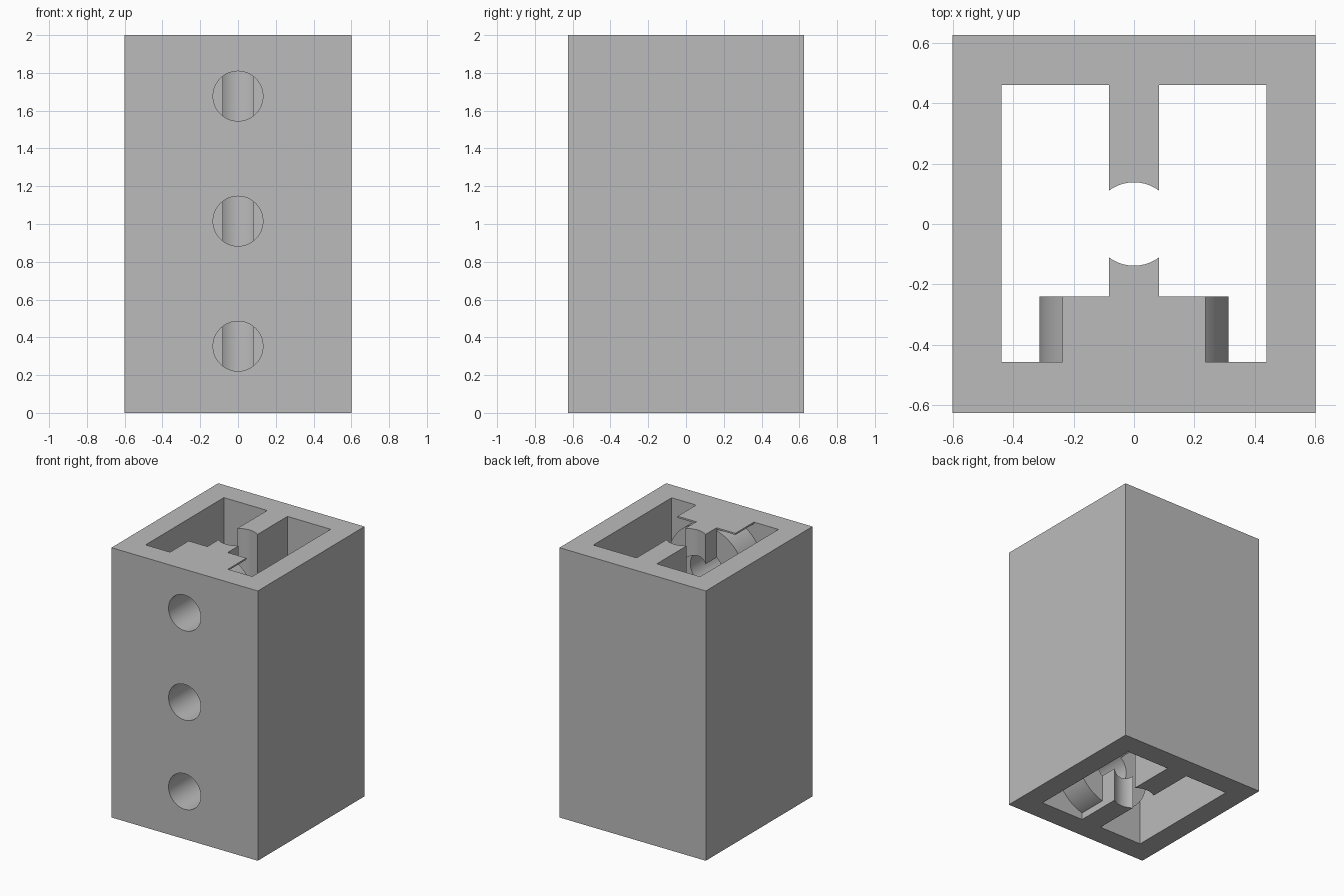
import bpy, bmesh, math
from mathutils import Matrix, Vector

if "Cube" in bpy.data.objects:
    bpy.data.objects.remove(bpy.data.objects["Cube"], do_unlink=True)

HEIGHT = 2.0
RIB, BORE = 0.083, 0.138           # rib half width, central bore radius
FRONT, BACK, SIDE = -0.457, 0.46, 0.438   # cavity limits
BOSS_END = -0.24
HOLE_HEIGHTS = [0.353 + 0.662 * i for i in range(3)]

grey = bpy.data.materials.new("plain grey")
grey.use_nodes = True
colour = (0.5, 0.5, 0.5, 1)
grey.diffuse_color = colour
grey.node_tree.nodes["Principled BSDF"].inputs["Base Color"].default_value = colour


def finish(bm, name):
    bmesh.ops.recalc_face_normals(bm, faces=bm.faces)
    mesh = bpy.data.meshes.new(name)
    bm.to_mesh(mesh)
    bm.free()
    mesh.materials.append(grey)
    obj = bpy.data.objects.new(name, mesh)
    bpy.context.collection.objects.link(obj)
    return obj


def box(name, low, high):
    bm = bmesh.new()
    low, high = Vector(low), Vector(high)
    bmesh.ops.create_cube(bm, size=1, matrix=Matrix.Translation((low + high) / 2)
                          @ Matrix.Diagonal((*(high - low), 1)))
    return finish(bm, name)


def rod(name, radius, y0, y1, z):
    """Cylinder lying along y."""
    bm = bmesh.new()
    bmesh.ops.create_cone(bm, cap_ends=True, segments=64, radius1=radius, radius2=radius,
                          depth=y1 - y0, matrix=Matrix.Translation((0, (y0 + y1) / 2, z))
                          @ Matrix.Rotation(math.pi / 2, 4, 'X'))
    return finish(bm, name)


def prism(name, outline, z0, z1):
    bm = bmesh.new()
    face = bm.faces.new([bm.verts.new((x, y, z0)) for x, y in outline])
    top = bmesh.ops.extrude_face_region(bm, geom=[face])["geom"]
    bmesh.ops.translate(bm, vec=(0, 0, z1 - z0),
                        verts=[v for v in top if isinstance(v, bmesh.types.BMVert)])
    return finish(bm, name)


def combine(target, tool, operation):
    """Apply a boolean and remove its helper."""
    tool.hide_render = True
    mod = target.modifiers.new("combine", 'BOOLEAN')
    mod.operation, mod.solver, mod.object = operation, 'EXACT', tool
    graph = bpy.context.evaluated_depsgraph_get()
    graph.update()
    mesh = bpy.data.meshes.new_from_object(target.evaluated_get(graph))
    target.modifiers.clear()
    target.data = mesh
    bpy.data.objects.remove(tool, do_unlink=True)


# Solid outer block
body = box("housing", (-0.6, -0.625, 0), (0.6, 0.625, HEIGHT))

# Cavity outline: two side channels joined through a bore between two ribs
spread = math.asin(RIB / BORE)
arc = [(BORE * math.sin(spread * i / 8), BORE * math.cos(spread * i / 8)) for i in range(9)]
half = [(x, -y) for x, y in arc]
half += [(RIB, FRONT), (SIDE, FRONT), (SIDE, BACK), (RIB, BACK)]
half += arc[::-1]
outline = half + [(-x, y) for x, y in half[-2:0:-1]]
combine(body, prism("cavity_cutter", outline, -0.2, HEIGHT + 0.2), 'DIFFERENCE')

# Round bosses on the inside of the front wall
for z in HOLE_HEIGHTS:
    combine(body, rod("boss", 0.313, -0.54, BOSS_END, z), 'UNION')

# Screw holes from the front into the bore
for z in HOLE_HEIGHTS:
    combine(body, rod("hole_cutter", 0.132, -0.8, 0, z), 'DIFFERENCE')

body.data.name = "housing"
body.data.shade_smooth()
body.data.set_sharp_from_angle(angle=math.radians(30))

# Thin ledges over the top boss, either side of the front rib
for side, x0, x1 in (("left", RIB, 0.237), ("right", -0.237, -RIB)):
    box(side + "_top_ledge", (x0, FRONT, HEIGHT - 0.012), (x1, BOSS_END, HEIGHT))
